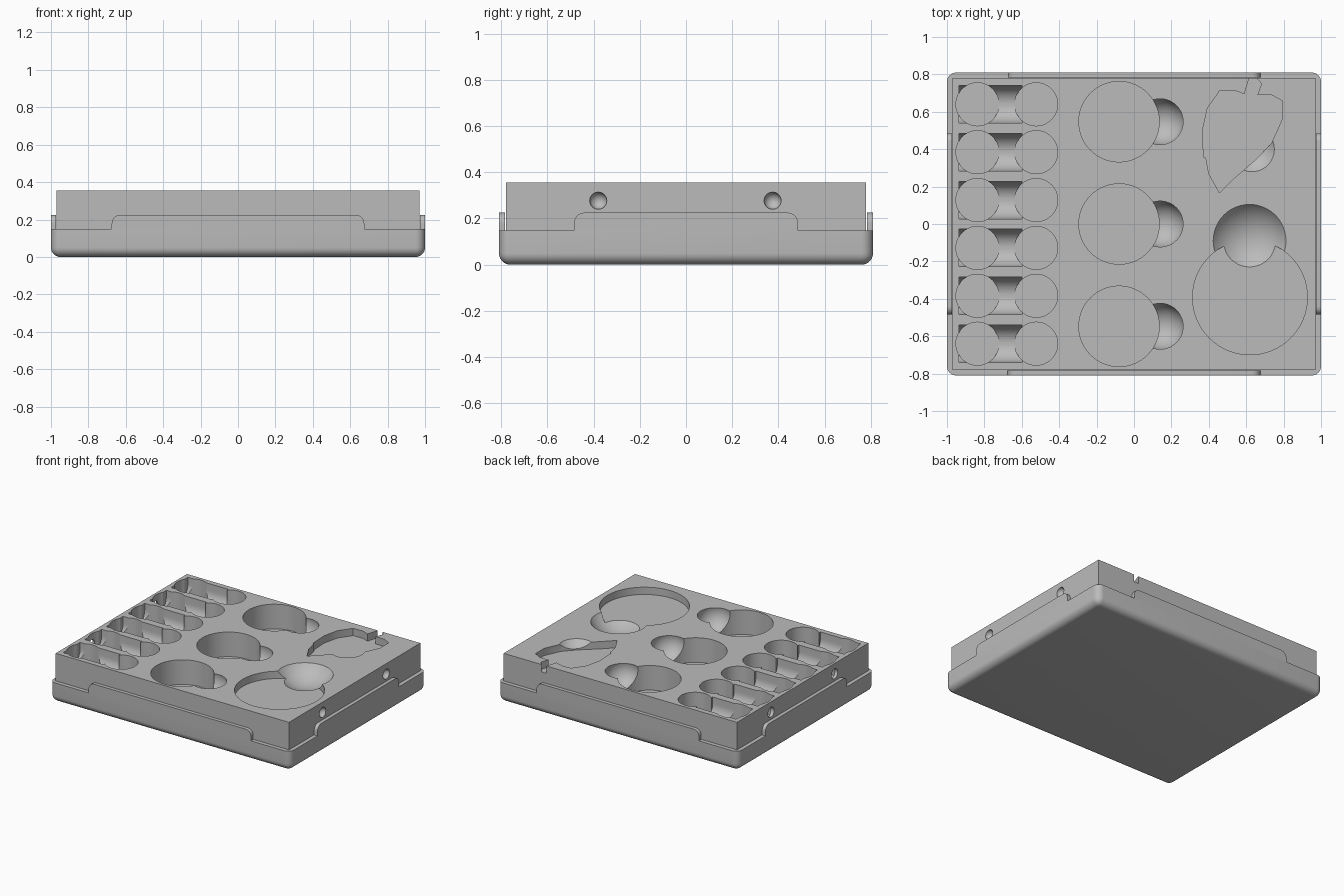
import bpy, bmesh, math
from mathutils import Matrix, Vector

cube = bpy.data.objects.get("Cube")
if cube:
    bpy.data.objects.remove(cube)

TOP = 0.355     # top of the insert
LEDGE = 0.148   # top of the tray ledge
LIP = 0.225     # top of the raised lips

grey = bpy.data.materials.new("light_grey")
grey.use_nodes = True
grey.diffuse_color = (0.5, 0.5, 0.5, 1)
grey.node_tree.nodes["Principled BSDF"].inputs["Base Color"].default_value = (0.5, 0.5, 0.5, 1)


def make(name, bm):
    bmesh.ops.recalc_face_normals(bm, faces=bm.faces)
    mesh = bpy.data.meshes.new(name)
    bm.to_mesh(mesh)
    bm.free()
    mesh.materials.append(grey)
    ob = bpy.data.objects.new(name, mesh)
    bpy.context.collection.objects.link(ob)
    return ob


def box(bm, lo, hi):
    lo, hi = Vector(lo), Vector(hi)
    m = Matrix.Translation((lo + hi) / 2) @ Matrix.Diagonal((*(hi - lo), 1))
    return bmesh.ops.create_cube(bm, size=1, matrix=m)


def prism(points, direction):
    bm = bmesh.new()
    face = bm.faces.new([bm.verts.new(p) for p in points])
    ext = bmesh.ops.extrude_face_region(bm, geom=[face])
    verts = [g for g in ext["geom"] if isinstance(g, bmesh.types.BMVert)]
    bmesh.ops.translate(bm, verts=verts, vec=direction)
    return bm


def smooth(ob):
    bpy.ops.object.select_all(action="DESELECT")
    ob.select_set(True)
    bpy.context.view_layer.objects.active = ob
    bpy.ops.object.shade_smooth_by_angle(angle=math.radians(30))


# Tray base with rounded corners and underside
bm = bmesh.new()
box(bm, (-1, -0.81, 0), (1, 0.81, LEDGE))
edges = [e for e in bm.edges if min(v.co.z for v in e.verts) < 0.01]
bmesh.ops.bevel(bm, geom=edges, offset=0.05, segments=8, profile=0.5, affect="EDGES")
smooth(make("tray_base", bm))


# Raised lips on the four sides, with rounded shoulders
def lip(name, half, distance, angle):
    r = 0.045
    arc = [(half - r + r * math.cos(t), LIP - r + r * math.sin(t))
           for t in (math.pi / 2 * i / 8 for i in range(9))]
    outline = [(half, LEDGE)] + arc
    outline += [(-x, z) for x, z in reversed(outline)]
    bm = prism([(x, -distance, z) for x, z in outline], (0, 0.027, 0))
    bm.transform(Matrix.Rotation(angle, 4, "Z"))
    smooth(make(name, bm))


lip("front_lip", 0.675, 0.81, 0)
lip("back_lip", 0.675, 0.81, math.pi)
lip("left_lip", 0.485, 1, math.pi / 2)
lip("right_lip", 0.485, 1, -math.pi / 2)

# Insert block
bm = bmesh.new()
box(bm, (-0.97, -0.78, LEDGE - 0.01), (0.97, 0.78, TOP))
insert = make("storage_insert", bm)
cutters = []


def cut(bm):
    ob = make("pocket_cutter", bm)
    ob.hide_render = True
    cutters.append(ob)
    mod = insert.modifiers.new("pocket", "BOOLEAN")
    mod.object = ob
    mod.operation = "DIFFERENCE"
    mod.solver = "EXACT"


def round_pocket(x, y, r, floor):
    bm = bmesh.new()
    h = 0.5 - floor
    bmesh.ops.create_cone(bm, cap_ends=True, segments=64, radius1=r, radius2=r, depth=h,
                          matrix=Matrix.Translation((x, y, floor + h / 2)))
    cut(bm)


def scoop(x, y, r, z):
    bm = bmesh.new()
    bmesh.ops.create_uvsphere(bm, u_segments=48, v_segments=32, radius=r,
                              matrix=Matrix.Translation((x, y, z)))
    cut(bm)


# Six paired round wells joined by half-round troughs
for i in range(6):
    y = 0.64 - 0.256 * i
    r, axis = 0.1, 0.305
    arc = [(-0.935, y + r * math.cos(t), axis - r * math.sin(t))
           for t in (math.pi * k / 24 for k in range(25))]
    cut(prism([(-0.935, y + r, 0.45)] + arc + [(-0.935, y - r, 0.45)], (0.335, 0, 0)))
    for x in (-0.837, -0.523):
        round_pocket(x, y, 0.115, 0.2)

# Three deep round wells with finger scoops
for y in (0.547, 0, -0.547):
    round_pocket(-0.08, y, 0.215, 0.17)
    scoop(0.14, y, 0.125, 0.33)

# Wide shallow well with a bowl-shaped scoop
round_pocket(0.62, -0.392, 0.307, TOP - 0.055)
scoop(0.618, -0.09, 0.24, TOP + 0.14)

# Shallow berry-shaped recess whose stalk reaches the back wall
berry = [(.457, .166), (.4, .27), (.385, .353), (.372, .36), (.366, .5), (.393, .62), (.45, .7),
         (.457, .712), (.537, .714), (.59, .695), (.617, .785), (.65, .785), (.682, .75),
         (.66, .69), (.735, .69), (.79, .66), (.79, .555), (.735, .433), (.66, .353), (.537, .246)]
cut(prism([(x, y, TOP - 0.055) for x, y in berry], (0, 0, 0.2)))
scoop(0.63, 0.4, 0.16, TOP + 0.105)

# Catch dimples on both short sides
for x in (-0.97, 0.97):
    for y in (-0.38, 0.375):
        scoop(x, y, 0.037, 0.277)

# Apply the cuts and discard the cutters
bpy.context.view_layer.update()
result = bpy.data.meshes.new_from_object(insert.evaluated_get(bpy.context.evaluated_depsgraph_get()))
insert.modifiers.clear()
insert.data = result
for ob in cutters:
    bpy.data.objects.remove(ob)
smooth(insert)
